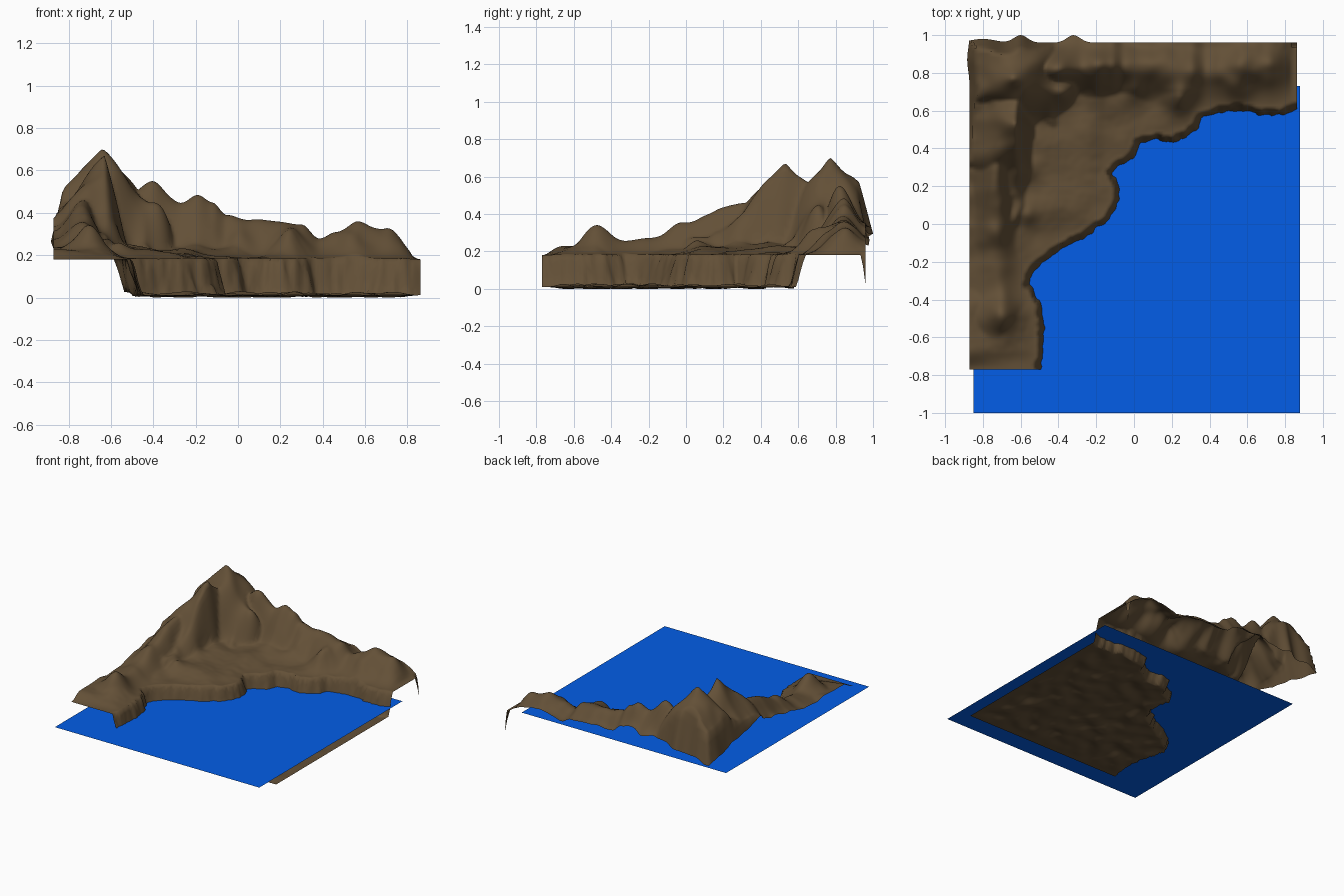
import bpy, bmesh, math
from mathutils import Vector, noise

if "Cube" in bpy.data.objects:
    bpy.data.objects.remove(bpy.data.objects["Cube"])

X0, X1, Y0, Y1 = -0.87, 0.862, -0.77, 0.96  # terrain footprint
N = 130                                     # grid cells per side

# shoreline, land lies to the upper left
SHORE = [(-.5, -1.6), (-.5, -.77), (-.48, -.7), (-.48, -.55), (-.49, -.42), (-.56, -.32),
         (-.53, -.24), (-.4, -.14), (-.25, -.06), (-.13, .02), (-.08, .12), (-.08, .2),
         (-.12, .27), (-.08, .31), (0, .35), (.03, .43), (.13, .45), (.2, .43), (.26, .46),
         (.33, .5), (.36, .57), (.5, .6), (.62, .6), (.65, .58), (.8, .58), (.86, .61), (1.6, .61)]
# crest heights: left ridge by y, back ridge by x
LEFT = [(-.77, .18), (-.62, .22), (-.48, .26), (-.38, .25), (-.2, .27), (0, .355),
        (.2, .43), (.33, .47), (.5, .52), (1, .48)]
BACK = [(-.87, .42), (-.5, .47), (-.29, .44), (-.2, .48), (-.12, .45), (-.05, .375), (.15, .365),
        (.3, .34), (.38, .28), (.46, .31), (.57, .355), (.7, .325), (.8, .26), (.86, .18)]
# rounded knolls: x, y, height added, radius
KNOLLS = [(-.69, -.48, .09, .085), (-.4, .8, .11, .08), (.24, .69, .1, .08), (-.57, .28, .04, .06),
          (-.57, .05, .04, .06), (.0, .72, .04, .07), (.55, .72, .04, .07), (-.2, .7, .04, .07)]


def smooth(t):
    t = max(0.0, min(1.0, t))
    return t * t * (3 - 2 * t)


def lookup(table, t):
    if t <= table[0][0]:
        return table[0][1]
    for (a, va), (b, vb) in zip(table, table[1:]):
        if t <= b:
            return va + (vb - va) * smooth((t - a) / (b - a))
    return table[-1][1]


def shore_distance(x, y):
    """Distance to the shoreline, positive on land."""
    best, land = 9.0, False
    u, v = x + y, y - x
    for (ax, ay), (bx, by) in zip(SHORE, SHORE[1:]):
        dx, dy = bx - ax, by - ay
        t = max(0, min(1, ((x - ax) * dx + (y - ay) * dy) / (dx * dx + dy * dy)))
        best = min(best, math.hypot(x - ax - t * dx, y - ay - t * dy))
        ua, ub = ax + ay, bx + by
        if ua <= u <= ub:
            land = v > (ay - ax) + ((by - bx) - (ay - ax)) * (u - ua) / (ub - ua)
    return best if land else -best


def rough(x, y, f, seed):
    return noise.noise(Vector((x * f, y * f, seed)))


def ridge(offset, crest, inner, outer):
    """Cross-section of a ridge; offset is positive towards the basin."""
    if offset > 0:
        return .18 + (crest - .18) * math.exp(-(offset / inner) ** 2)
    return .18 + (crest - .18) * (1 - .45 * smooth(-offset / outer))


def height(x, y):
    d = shore_distance(x, y) + .014 * rough(x, y, 28, 9)
    edge = smooth(min(X1 - x, y - Y0) / .15)
    bed = max(0, .011 + .024 * edge * rough(x - .3 * y, y + .3 * x, 8, 3))
    if d < -.04:
        return bed
    # basin and the two ridges
    basin = .185 + .14 * max(0, d - .05) + .025 * rough(x, y, 6, 1) * smooth(d / .15)
    lx = -.73 + .03 * rough(0, y, 4, 5)
    by = .84 + .03 * rough(x, 0, 4, 6)
    h = max(basin, ridge(x - lx, lookup(LEFT, y), .09, .14),
            ridge(by - y, lookup(BACK, x), .12, .12))
    for kx, ky, kh, r in KNOLLS:
        h += kh * math.exp(-((x - kx) ** 2 + (y - ky) ** 2) / (r * r))
    # twin summits, steeper towards the basin
    crag = 1 + .3 * rough(x, y, 7, 8)
    dx, dy = x + .64, y - .77
    r = crag * math.hypot(dx, dy * (1.3 if dy < 0 else 1))
    h = max(h, .69 - .6 * r - 2.1 * r * r)
    dx, dy = x + .63, y - .53
    r = math.hypot(dx * (4.5 if dx > 0 else 1.2), dy)
    h = max(h, .67 - .95 * crag * r)
    h += .018 * rough(x, y, 11, 2) * smooth((h - .2) / .1)
    # steep outer wall below the summits, lowest at the rear left corner
    corner = math.hypot(x - X0, y - Y1)
    rim = min(x - X0, Y1 - y)
    h = min(h, .24 + min(.14, .2 * corner) + .02 * rough(x, y, 12, 4) + 5 * rim)
    # level rims at the front and right ends
    h = max(.178, .18 + (h - .18) * smooth(min(y - Y0, X1 - x) / .1))
    # cliff down to the sea bed
    k = max(0, min(1, (d + .02) / .045))
    return bed + (h - bed) * k


def material(name, color):
    m = bpy.data.materials.new(name)
    m.diffuse_color = (*color, 1)
    m.use_nodes = True
    m.node_tree.nodes["Principled BSDF"].inputs["Base Color"].default_value = m.diffuse_color
    return m


def make_grid(name, nx, ny, place, mat):
    bm = bmesh.new()
    v = [[bm.verts.new(place(i, j)) for i in range(nx + 1)] for j in range(ny + 1)]
    for j in range(ny):
        for i in range(nx):
            bm.faces.new((v[j][i], v[j][i + 1], v[j + 1][i + 1], v[j + 1][i])).smooth = True
    me = bpy.data.meshes.new(name)
    bm.to_mesh(me)
    bm.free()
    me.materials.append(mat)
    ob = bpy.data.objects.new(name, me)
    bpy.context.collection.objects.link(ob)
    return ob


def terrain_point(i, j):
    x, y = X0 + (X1 - X0) * i / N, Y0 + (Y1 - Y0) * j / N
    z = height(x, y)
    # crags bulging over the rear and left borders
    if y > .85:
        bulge = (.04 * math.exp(-((x + .6) / .05) ** 2) + .04 * math.exp(-((x + .32) / .05) ** 2)
                 + .02 * math.exp(-((x + .8) / .09) ** 2))
        y += bulge * (y - .85) / .11
    if x < -.8:
        x -= .013 * math.exp(-((y - .87) / .08) ** 2) * (-.8 - x) / .07
    # drooping tip at the far right corner
    if i >= N - 1 and j >= N - 1:
        z = .02 if i == N and j == N else .12
    return x, y, z


# island with sea bed
make_grid("terrain", N, N, terrain_point, material("earth brown", (.125, .08, .038)))

# water sheet
make_grid("water", 1, 1, lambda i, j: (-.85 + 1.73 * i, -1 + 1.73 * j, .08),
          material("water blue", (.001, .11, .8)))
